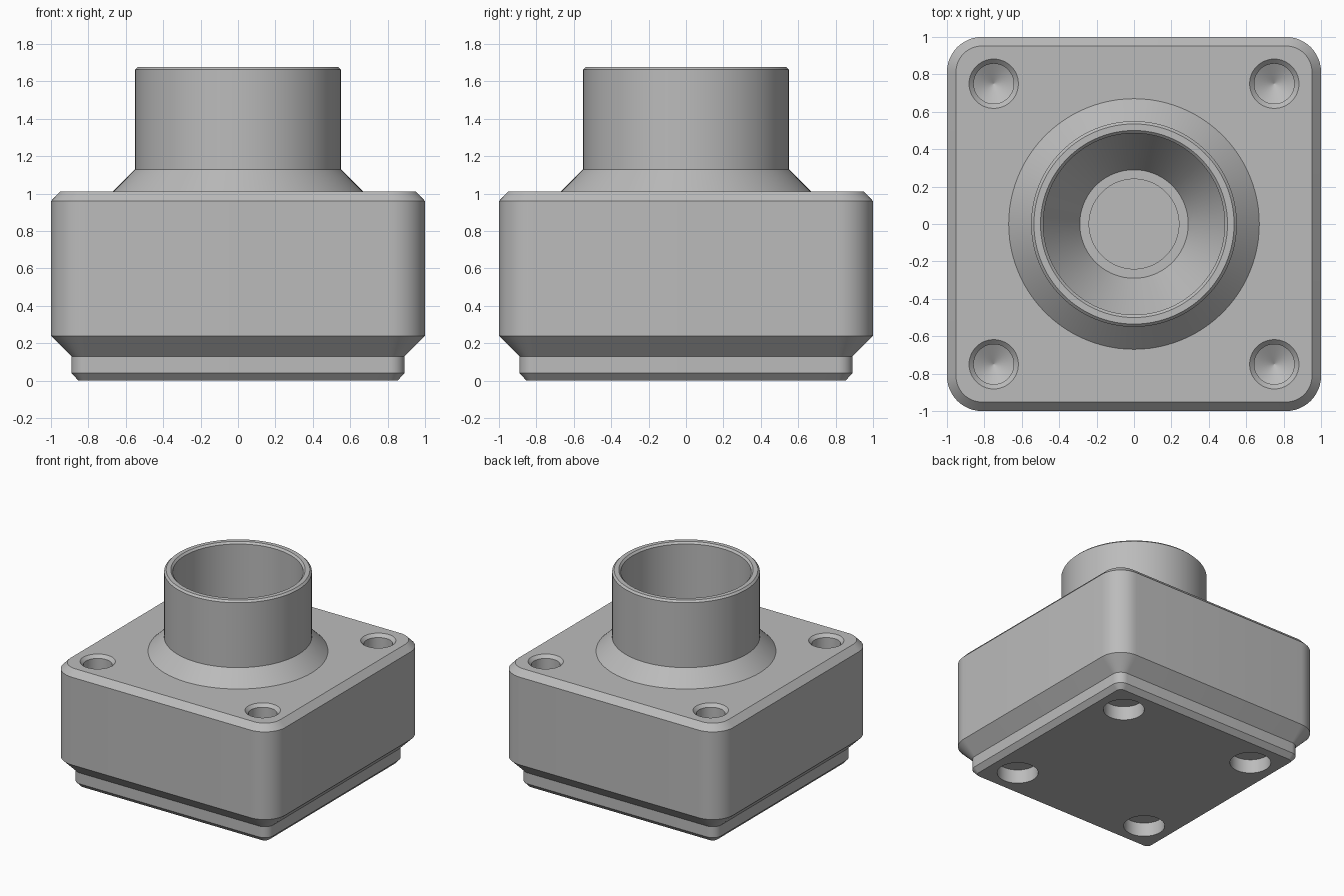
import bpy
import bmesh
from math import cos, sin, pi, radians

cube = bpy.data.objects.get("Cube")
if cube:
    bpy.data.objects.remove(cube, do_unlink=True)

GREY = (0.5, 0.5, 0.5, 1)
grey = bpy.data.materials.new("plain_grey")
grey.use_nodes = True
grey.diffuse_color = GREY
grey.node_tree.nodes["Principled BSDF"].inputs["Base Color"].default_value = GREY


def loft(name, rings, caps=True):
    """Skin equal-length closed rings of points, bottom to top."""
    bm = bmesh.new()
    loops = [[bm.verts.new(p) for p in ring] for ring in rings]
    for low, high in zip(loops, loops[1:]):
        for i in range(len(low)):
            j = (i + 1) % len(low)
            bm.faces.new((low[i], low[j], high[j], high[i]))
    if caps:
        bm.faces.new(loops[0][::-1])
        bm.faces.new(loops[-1])
    mesh = bpy.data.meshes.new(name)
    bm.to_mesh(mesh)
    bm.free()
    mesh.materials.append(grey)
    obj = bpy.data.objects.new(name, mesh)
    bpy.context.collection.objects.link(obj)
    return obj


def rounded_square(half, radius, z, steps=12):
    pts = []
    for corner in range(4):
        mid = pi / 4 + corner * pi / 2
        cx = (half - radius) * (1 if cos(mid) > 0 else -1)
        cy = (half - radius) * (1 if sin(mid) > 0 else -1)
        for s in range(steps + 1):
            a = (corner + s / steps) * pi / 2
            pts.append((cx + radius * cos(a), cy + radius * sin(a), z))
    return pts


def circle(radius, z, x=0, y=0, n=96):
    return [(x + radius * cos(2 * pi * i / n), y + radius * sin(2 * pi * i / n), z)
            for i in range(n)]


def select_only(obj):
    bpy.ops.object.select_all(action='DESELECT')
    obj.select_set(True)
    bpy.context.view_layer.objects.active = obj


def cut(target, cutter):
    cutter.hide_render = True
    mod = target.modifiers.new("cut", 'BOOLEAN')
    mod.operation = 'DIFFERENCE'
    mod.solver = 'EXACT'
    mod.object = cutter
    select_only(target)
    bpy.ops.object.modifier_apply(modifier=mod.name)
    bpy.data.objects.remove(cutter, do_unlink=True)


# Block with stepped foot: half width, corner radius, height
block = loft("block", [rounded_square(*p) for p in (
    (0.853, 0.04, 0), (0.89, 0.077, 0.04), (0.89, 0.077, 0.13),
    (1, 0.187, 0.24), (1, 0.187, 0.96), (0.952, 0.14, 1.01))])

# Stepped funnel well inside the block
cut(block, loft("well_cutter", [circle(r, z) for r, z in (
    (0.24, 0.3), (0.24, 0.45), (0.29, 0.45), (0.485, 0.75), (0.485, 1.1))]))

# Corner holes: countersunk drilled holes above, round pockets below
for sx in (-1, 1):
    for sy in (-1, 1):
        cut(block, loft("drill_cutter", [circle(r, z, 0.75 * sx, 0.75 * sy, 48) for r, z in (
            (0.001, 0.45), (0.107, 0.51), (0.107, 0.985), (0.132, 1.01), (0.132, 1.1))]))
        cut(block, loft("pocket_cutter", [circle(0.155, z, 0.625 * sx, 0.625 * sy, 48)
                                          for z in (-0.1, 0.115)]))

# Flared collar: outside upward, over the chamfered rim, down the bore
collar = loft("collar", [circle(r, z) for r, z in (
    (0.67, 1.01), (0.55, 1.13), (0.55, 1.663), (0.535, 1.678),
    (0.5, 1.678), (0.485, 1.663), (0.485, 1.01))], caps=False)

for obj in (block, collar):
    select_only(obj)
    bpy.ops.object.shade_smooth_by_angle(angle=radians(20))
